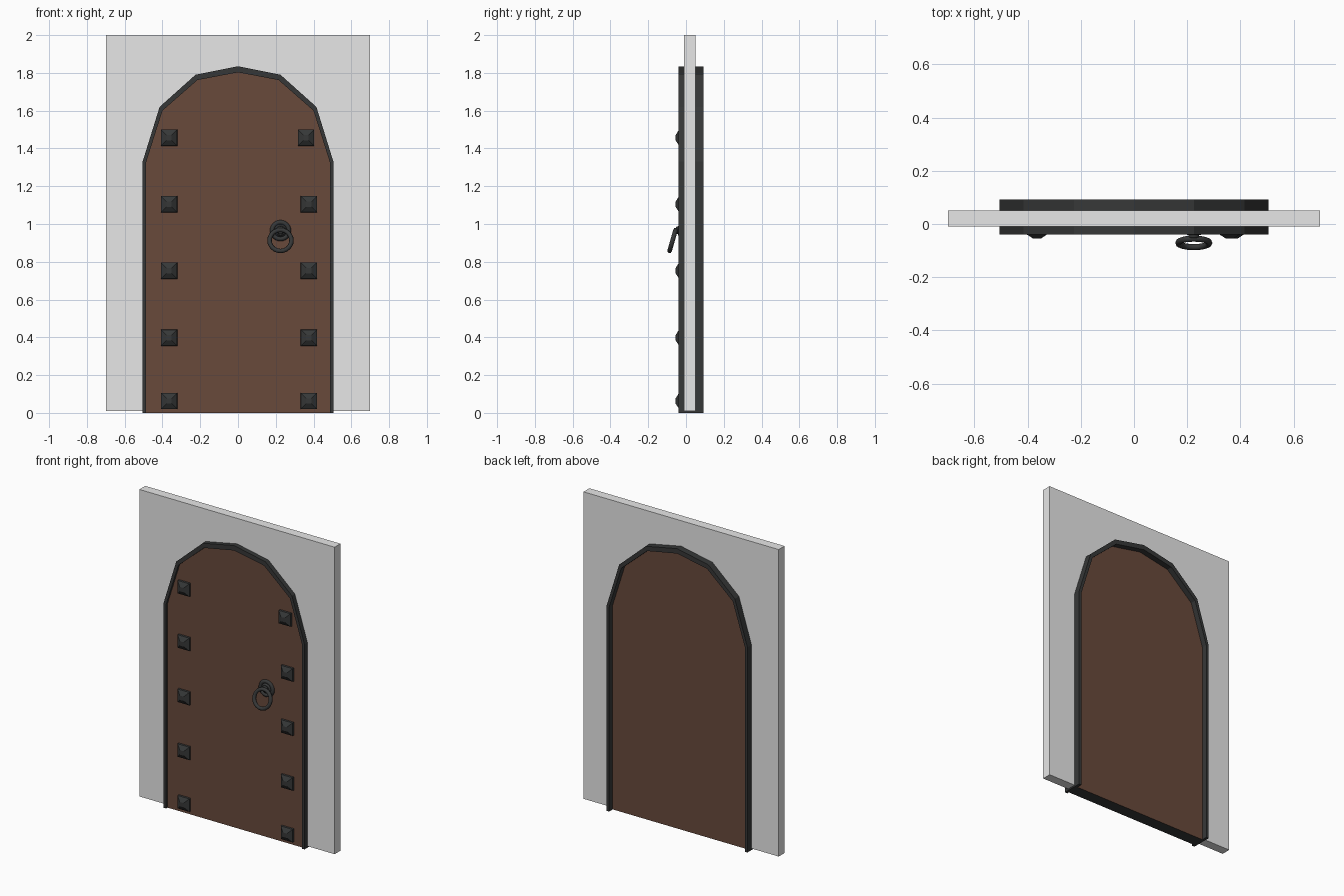
import bpy, bmesh
from math import radians
from mathutils import Matrix

cube = bpy.data.objects.get("Cube")
if cube:
    bpy.data.objects.remove(cube, do_unlink=True)


def material(name, color):
    m = bpy.data.materials.new(name)
    m.use_nodes = True
    m.diffuse_color = (*color, 1)
    bsdf = m.node_tree.nodes["Principled BSDF"]
    bsdf.inputs["Base Color"].default_value = (*color, 1)
    bsdf.inputs["Roughness"].default_value = 0.8
    return m


WOOD = material("brown wood", (0.14, 0.067, 0.044))
IRON = material("dark iron", (0.037, 0.039, 0.039))
STONE = material("pale stone", (0.8, 0.8, 0.8))


def finish(bm, name, *mats):
    bmesh.ops.recalc_face_normals(bm, faces=bm.faces)
    mesh = bpy.data.meshes.new(name)
    bm.to_mesh(mesh)
    bm.free()
    for m in mats:
        mesh.materials.append(m)
    ob = bpy.data.objects.new(name, mesh)
    bpy.context.collection.objects.link(ob)
    return ob


def slab(name, outline, y0, y1, *mats):
    """Extrude an x-z outline from y0 to y1."""
    bm = bmesh.new()
    face = bm.faces.new([bm.verts.new((x, y0, z)) for x, z in outline])
    new = bmesh.ops.extrude_face_region(bm, geom=[face])["geom"]
    bmesh.ops.translate(bm, vec=(0, y1 - y0, 0),
                        verts=[v for v in new if isinstance(v, bmesh.types.BMVert)])
    return finish(bm, name, *mats)


def arch(half):
    """Mirror a half arch, running from the left foot to the right foot."""
    return half + [(-x, z) for x, z in reversed(half) if x]


outer = arch([(0.505, 0), (0.505, 1.33), (0.415, 1.62), (0.225, 1.79), (0, 1.835)])
inner = arch([(0.487, 0), (0.487, 1.325), (0.4, 1.6), (0.215, 1.762), (0, 1.803)])

# Wall around the doorway
wall_hole = [(x, max(z, 0.01)) for x, z in outer]
slab("wall", [(0.7, 0.01)] + wall_hole + [(-0.7, 0.01), (-0.7, 2), (0.7, 2)],
     -0.01, 0.05, STONE)

# Arched door frame
slab("door_frame", outer + inner[::-1], -0.04, 0.092, IRON)

# Door panel with an iron lower edge
door = slab("door_panel", inner, -0.025, 0.055, WOOD, IRON)
for p in door.data.polygons:
    if p.normal.z < -0.9:
        p.material_index = 1


# Pyramid studs in two columns
def stud(name, x, z):
    bm = bmesh.new()
    rings = []
    for half, y in ((0.044, -0.02), (0.042, -0.037), (0.014, -0.055)):
        rings.append([bm.verts.new((x + half * i, y, z + half * k))
                      for i, k in ((-1, -1), (1, -1), (1, 1), (-1, 1))])
    for a, b in zip(rings, rings[1:]):
        for i in range(4):
            j = (i + 1) % 4
            bm.faces.new((a[i], a[j], b[j], b[i]))
    bm.faces.new(rings[0])
    bm.faces.new(rings[-1])
    finish(bm, name, IRON)


for row, z in enumerate((0.063, 0.398, 0.753, 1.105, 1.457)):
    stud(f"right_stud_{row + 1}", -0.365, z)
    stud(f"left_stud_{row + 1}", 0.36 if row == 4 else 0.375, z)


# Handle: round mount and a hanging ring
def ring(name, loc, tilt, major, minor):
    bpy.ops.mesh.primitive_torus_add(
        location=loc, rotation=(radians(90 + tilt), 0, 0), major_radius=major,
        minor_radius=minor, major_segments=24, minor_segments=8)
    ob = bpy.context.object
    ob.name = name
    ob.data.materials.append(IRON)
    bpy.ops.object.shade_smooth_by_angle(angle=radians(50))


ring("handle_mount", (0.225, -0.027, 0.965), 0, 0.044, 0.012)
ring("handle_ring", (0.225, -0.071, 0.913), -16, 0.058, 0.012)

bm = bmesh.new()
bmesh.ops.create_cone(bm, cap_ends=True, segments=16, radius1=0.04, radius2=0.025,
                      depth=0.02,
                      matrix=Matrix.Translation((0.225, -0.032, 0.965))
                      @ Matrix.Rotation(radians(90), 4, "X"))
finish(bm, "handle_boss", IRON)

# Staple that holds the hanging ring
ring("handle_staple", (0.225, -0.046, 0.967), 0, 0.014, 0.007)
